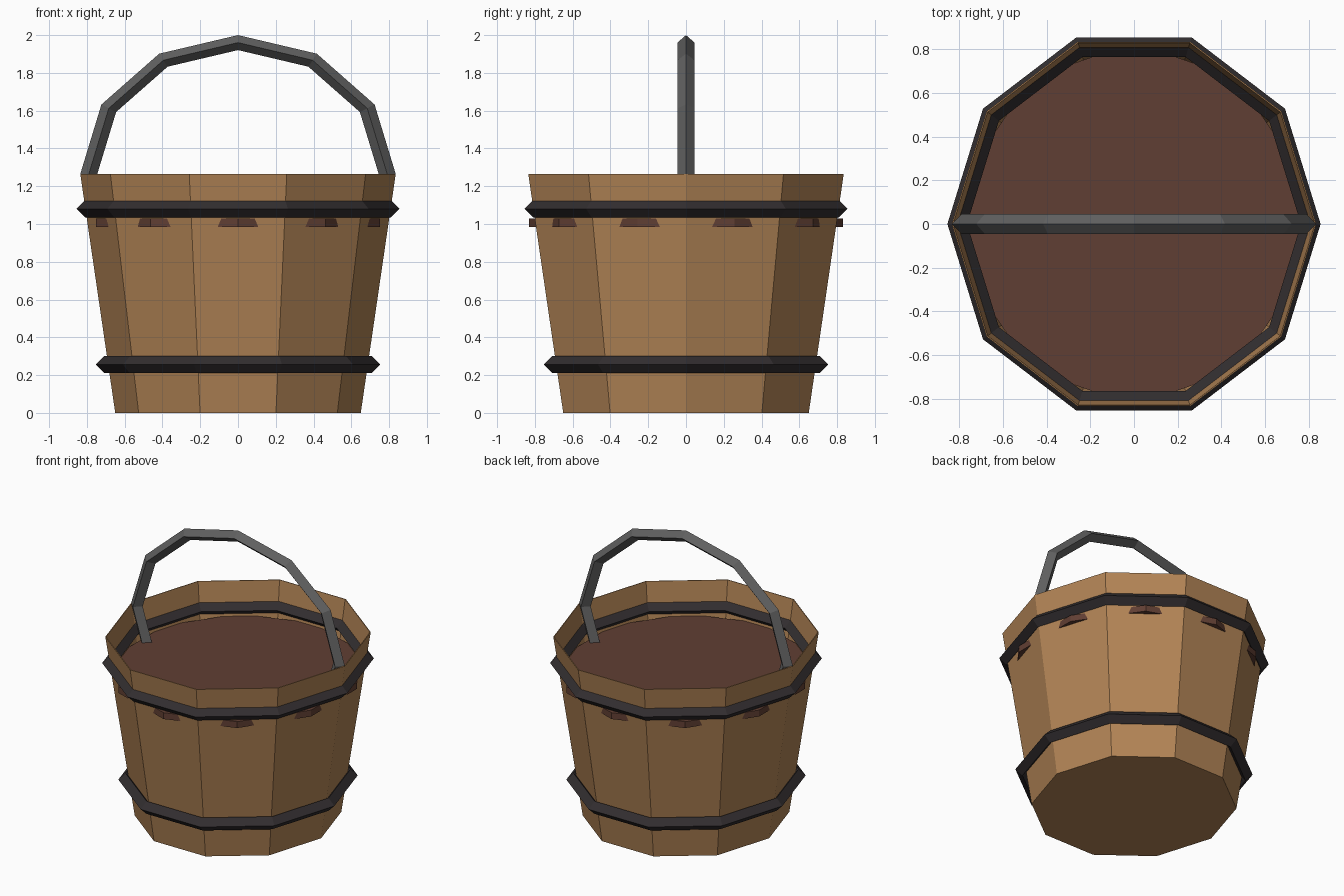
import bpy, bmesh, math

if "Cube" in bpy.data.objects:
    bpy.data.objects.remove(bpy.data.objects["Cube"])

SY = 1 / math.sin(math.radians(72))   # stretch so the decagon fills a square


def material(name, rgb):
    m = bpy.data.materials.new(name)
    m.diffuse_color = (*rgb, 1)
    m.use_nodes = True
    m.node_tree.nodes["Principled BSDF"].inputs["Base Color"].default_value = m.diffuse_color
    return m


WOOD = material("warm_wood", (0.445, 0.231, 0.092))
IRON = material("black_iron", (0.032, 0.027, 0.029))
STEEL = material("grey_steel", (0.117, 0.117, 0.117))
SOIL = material("dark_brown_filling", (0.118, 0.049, 0.033))


def finish(name, bm, mat):
    bmesh.ops.recalc_face_normals(bm, faces=bm.faces[:])
    me = bpy.data.meshes.new(name)
    bm.to_mesh(me)
    bm.free()
    me.materials.append(mat)
    ob = bpy.data.objects.new(name, me)
    bpy.context.collection.objects.link(ob)
    return ob


def loft(bm, rings, closed):
    """Join equal rings of points with quads; closed joins last to first."""
    vs = [[bm.verts.new(p) for p in r] for r in rings]
    n = len(vs[0])
    for a, b in zip(vs, vs[1:] + vs[:1] if closed else vs[1:]):
        for i in range(n):
            j = (i + 1) % n
            bm.faces.new((a[i], a[j], b[j], b[i]))
    return vs


def decagon(r, z, turn=0):
    angles = [math.radians(36 * i + turn) for i in range(10)]
    return [(r * math.cos(a), r * SY * math.sin(a), z) for a in angles]


# tapered ten-sided bucket with a thin wall
bm = bmesh.new()
vs = loft(bm, [decagon(0.65, 0), decagon(0.835, 1.265)], False)
bm.faces.new(vs[0])
body = finish("bucket_body", bm, WOOD)
wall = body.modifiers.new("wall", 'SOLIDIFY')
wall.thickness = 0.006
wall.offset = -1

# diamond-section hoops that pass through the wall
for name, r, z in (("lower_hoop", 0.708, 0.255), ("upper_hoop", 0.81, 1.08)):
    bm = bmesh.new()
    t = 0.045
    loft(bm, [decagon(r + t, z), decagon(r, z + t),
              decagon(r - t, z), decagon(r, z - t)], True)
    finish(name, bm, IRON)

# filling, turned half a step so its corners poke through the planks
bm = bmesh.new()
vs = loft(bm, [decagon(0.79, 0.985, 18), decagon(0.79, 1.03, 18)], False)
for ring in vs:
    bm.faces.new(ring)
finish("filling", bm, SOIL)

# arched handle with a diamond section, ends sunk into the filling
bm = bmesh.new()
R, T, SZ = 0.79, 0.045, 0.735 / 0.835
sections = []
for deg in range(-30, 211, 30):
    a = math.radians(deg)
    sections.append([(r * math.cos(a), y, 1.265 + r * SZ * math.sin(a))
                     for r, y in ((R + T, 0), (R, T), (R - T, 0), (R, -T))])
vs = loft(bm, sections, False)
bm.faces.new(vs[0])
bm.faces.new(vs[-1])
finish("handle", bm, STEEL)
